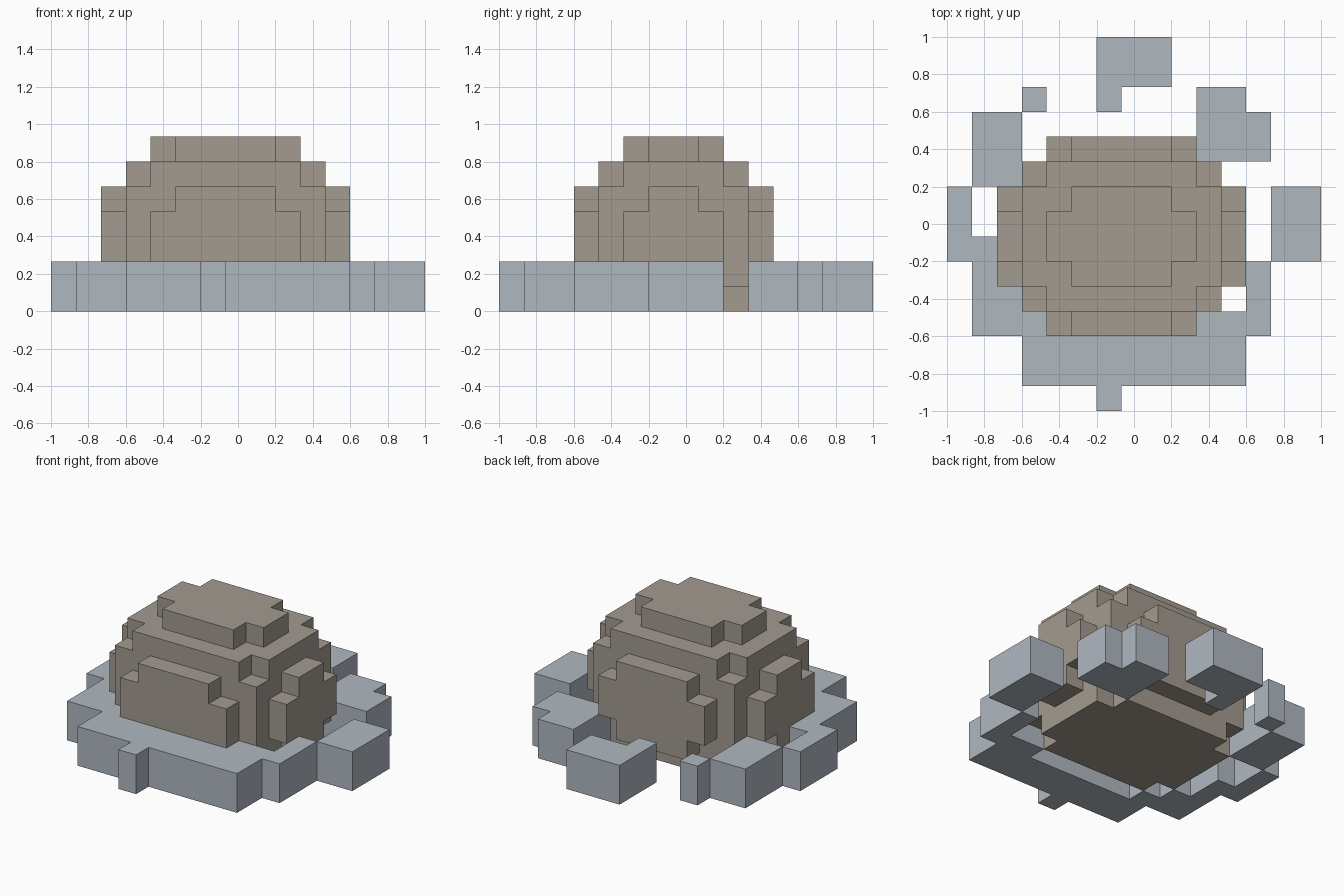
import bpy, bmesh, math
from mathutils import Vector

cube = bpy.data.objects.get("Cube")
if cube:
    bpy.data.objects.remove(cube, do_unlink=True)

CELL = 2 / 15  # size of one block


def material(name, rgb):
    m = bpy.data.materials.new(name)
    m.use_nodes = True
    m.diffuse_color = (*rgb, 1)
    bsdf = next(n for n in m.node_tree.nodes if n.type == 'BSDF_PRINCIPLED')
    bsdf.inputs["Base Color"].default_value = (*rgb, 1)
    return m


def block_solid(name, boxes, mat):
    """Outer skin of a union of boxes (x0, x1, y0, y1, z0, z1) in block units."""
    cells = {(x, y, z) for x0, x1, y0, y1, z0, z1 in boxes
             for x in range(x0, x1) for y in range(y0, y1) for z in range(z0, z1)}
    bm = bmesh.new()
    verts = {}

    def corner(p):
        key = tuple(round(c) for c in p)
        if key not in verts:
            x, y, z = key
            verts[key] = bm.verts.new((x * CELL - 1, y * CELL - 1, z * CELL))
        return verts[key]

    for cell in sorted(cells):
        mid = Vector(cell) + Vector((.5, .5, .5))
        for axis in range(3):
            for sign in (-1, 1):
                n = Vector((0, 0, 0))
                n[axis] = sign
                if tuple(round(c) for c in Vector(cell) + n) in cells:
                    continue
                u = Vector((0, 0, 0))
                u[(axis + 1) % 3] = 1
                v = n.cross(u)
                quad = [mid + (n + a * u + b * v) / 2
                        for a, b in ((-1, -1), (1, -1), (1, 1), (-1, 1))]
                bm.faces.new([corner(p) for p in quad])
    # merge coplanar block faces into clean flat faces
    bmesh.ops.dissolve_limit(bm, angle_limit=math.radians(1),
                             verts=bm.verts, edges=bm.edges)
    me = bpy.data.meshes.new(name)
    bm.to_mesh(me)
    bm.free()
    me.materials.append(mat)
    ob = bpy.data.objects.new(name, me)
    bpy.context.collection.objects.link(ob)
    return ob


brown = material("warm_stone", (0.366, 0.328, 0.279))
grey = material("blue_grey_stone", (0.429, 0.479, 0.527))

# Stepped boulder: a blocky ellipsoid with its underside cut flat
block_solid("boulder", [
    (4, 10, 4, 10, 0, 6), (3, 11, 5, 9, 0, 6), (3, 11, 4, 10, 1, 5),  # core
    (4, 10, 3, 11, 2, 4), (5, 9, 3, 11, 1, 5),                        # front and back bulge
    (2, 12, 5, 9, 2, 4), (2, 12, 6, 8, 1, 5),                         # side bulges
    (5, 9, 5, 9, 6, 7), (4, 10, 6, 8, 6, 7),                          # cap
], brown)

# Broken ring of low stones, each footprint a few rectangles (x0, x1, y0, y1)
stones = {
    "front_stone": [(3, 12, 1, 3), (6, 7, 0, 1), (10, 12, 3, 4), (12, 13, 3, 6),
                    (1, 3, 3, 5), (3, 4, 3, 4), (1, 2, 5, 7), (0, 1, 6, 9)],
    "left_stone": [(13, 15, 6, 9)],
    "back_left_stone": [(10, 12, 10, 13), (12, 13, 10, 12)],
    "back_stone": [(6, 9, 13, 15), (6, 7, 12, 13)],
    "back_right_pebble": [(3, 4, 12, 13)],
    "right_stone": [(1, 3, 9, 12)],
}
for name, rects in stones.items():
    block_solid(name, [(*r, 0, 2) for r in rects], grey)
